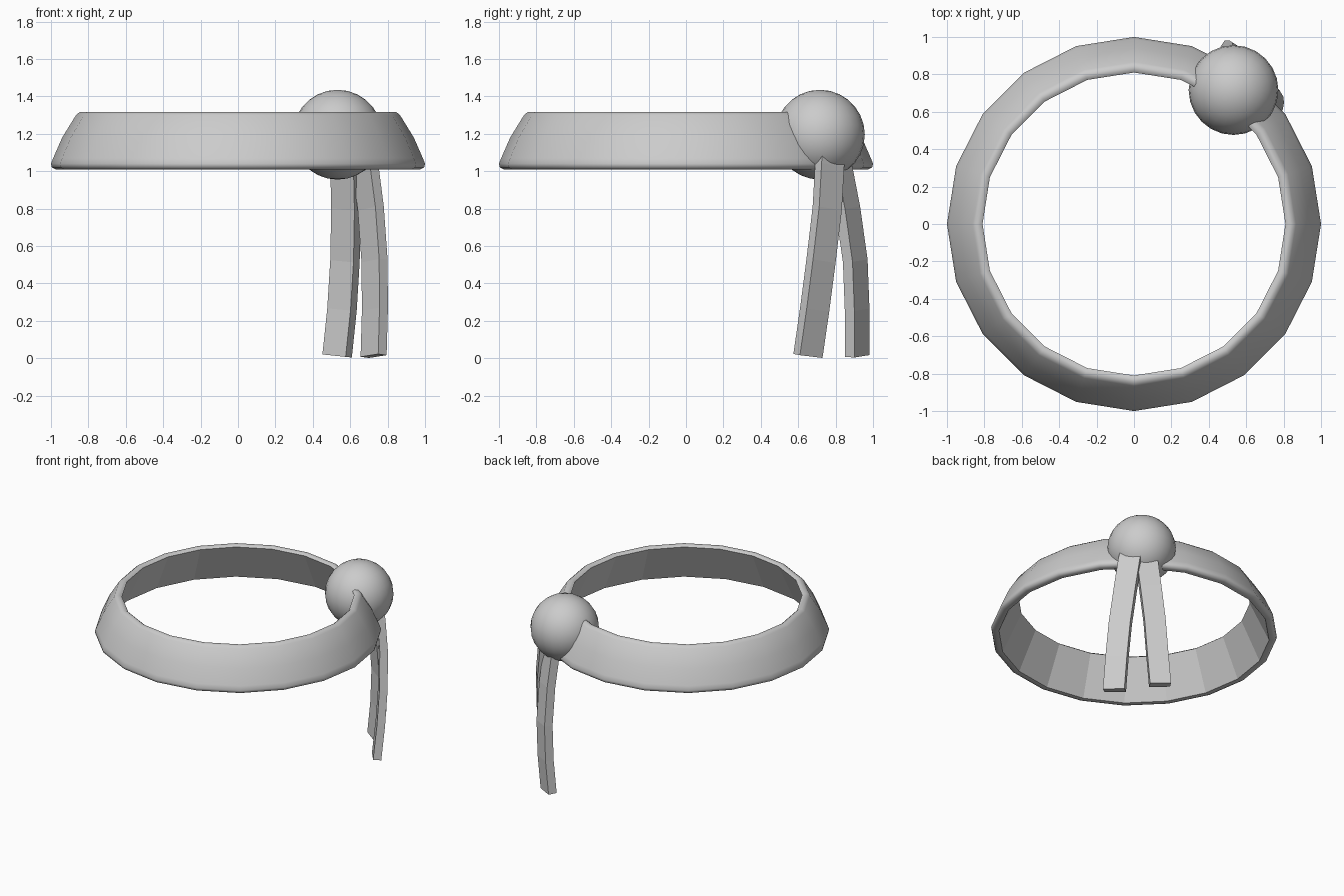
import bpy, bmesh, math
from mathutils import Vector

if "Cube" in bpy.data.objects:
    bpy.data.objects.remove(bpy.data.objects["Cube"])


def add_mesh(name, bm):
    bmesh.ops.recalc_face_normals(bm, faces=bm.faces[:])
    me = bpy.data.meshes.new(name)
    bm.to_mesh(me)
    bm.free()
    ob = bpy.data.objects.new(name, me)
    bpy.context.collection.objects.link(ob)
    return ob


def band(name, profile, sides):
    """Revolve a closed profile; the last segment is the flat-shaded inner wall."""
    bm = bmesh.new()
    rings = []
    for i in range(sides):
        a = math.tau * i / sides
        rings.append([bm.verts.new((r * math.cos(a), r * math.sin(a), z)) for r, z in profile])
    n = len(profile)
    for i in range(sides):
        p, q = rings[i], rings[(i + 1) % sides]
        for j in range(n):
            k = (j + 1) % n
            f = bm.faces.new((p[j], q[j], q[k], p[k]))
            f.smooth = j != n - 1
    return add_mesh(name, bm)


def ribbon(name, path, facing, width, thick):
    """Sweep a flat rectangle down a path, its broad side facing a fixed heading."""
    a = math.radians(facing)
    nrm = Vector((math.cos(a), math.sin(a), 0)) * thick / 2
    tan = Vector((-math.sin(a), math.cos(a), 0)) * width / 2
    bm = bmesh.new()
    rings = []
    pts = [Vector(p) for p in path]
    for i, p in enumerate(pts):
        d = pts[min(i + 1, len(pts) - 1)] - pts[max(i - 1, 0)]
        ring = []
        for s, t in ((1, 1), (-1, 1), (-1, -1), (1, -1)):
            o = nrm * s + tan * t
            o.z = -(o.x * d.x + o.y * d.y) / d.z  # tilt section square to path
            ring.append(bm.verts.new(p + o))
        rings.append(ring)
    for p, q in zip(rings, rings[1:]):
        for j in range(4):
            k = (j + 1) % 4
            bm.faces.new((p[j], p[k], q[k], q[j]))
    bm.faces.new(rings[0])
    bm.faces.new(rings[-1])
    return add_mesh(name, bm)


# Twenty-sided flared headband
band("headband", [(.81, 1.303), (.825, 1.315), (.848, 1.315), (.866, 1.30),
                  (.94, 1.18), (.988, 1.07), (1.0, 1.04), (.995, 1.02),
                  (.975, 1.01), (.945, 1.012)], 20)

# Round knot
bpy.ops.mesh.primitive_uv_sphere_add(segments=24, ring_count=14, radius=.24,
                                     location=(.532, .716, 1.195))
bpy.context.object.name = "knot"
bpy.ops.object.shade_smooth()

# Two hanging tie ends
ribbon("tie_end_back", [(.56, .78, 1.15), (.572, .82, 1.03), (.577, .865, .8),
                        (.572, .905, .52), (.556, .915, .26), (.53, .915, .012)],
       57, .148, .061)
ribbon("tie_end_right", [(.65, .775, 1.15), (.68, .768, 1.03), (.71, .755, .8),
                         (.73, .722, .52), (.732, .688, .26), (.725, .652, .012)],
       38, .153, .057)
